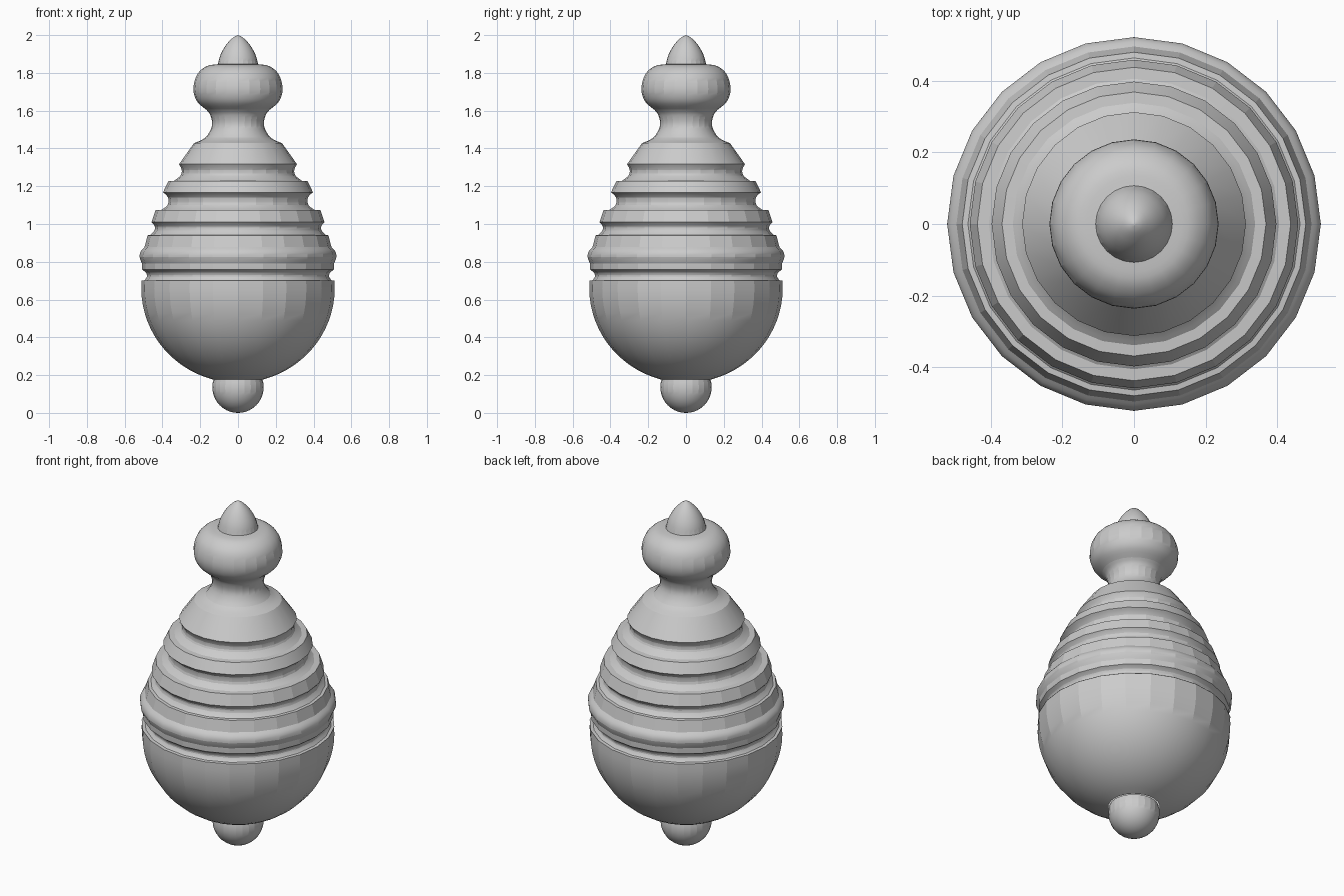
import bpy, bmesh, math

if "Cube" in bpy.data.objects:
    bpy.data.objects.remove(bpy.data.objects["Cube"])

SIDES = 24
grey = bpy.data.materials.new("plain grey")
grey.diffuse_color = (0.6, 0.6, 0.6, 1)
grey.use_nodes = True
grey.node_tree.nodes["Principled BSDF"].inputs["Base Color"].default_value = grey.diffuse_color


def lathe(name, profile):
    """Turn an (r, z) profile, listed bottom to top, about the z axis."""
    bm = bmesh.new()
    rings = []
    for r, z in profile:
        if r < 1e-5:
            rings.append([bm.verts.new((0, 0, z))])
        else:
            rings.append([bm.verts.new((r * math.cos(2 * math.pi * i / SIDES),
                                        r * math.sin(2 * math.pi * i / SIDES), z))
                          for i in range(SIDES)])
    for a, b in zip(rings, rings[1:]):
        for i in range(SIDES):
            j = (i + 1) % SIDES
            if len(a) == 1:
                bm.faces.new((a[0], b[j], b[i]))
            elif len(b) == 1:
                bm.faces.new((a[i], a[j], b[0]))
            else:
                bm.faces.new((a[i], a[j], b[j], b[i]))
    me = bpy.data.meshes.new(name)
    bm.to_mesh(me)
    bm.free()
    me.materials.append(grey)
    ob = bpy.data.objects.new(name, me)
    bpy.context.collection.objects.link(ob)
    bpy.ops.object.select_all(action='DESELECT')
    ob.select_set(True)
    bpy.context.view_layer.objects.active = ob
    bpy.ops.object.shade_smooth_by_angle(angle=math.radians(14.2))
    return ob


def curve(points, steps=4):
    """Smooth curve through a few points."""
    p = [points[0]] + points + [points[-1]]
    out = []
    for k in range(1, len(p) - 2):
        for s in range(steps):
            t = s / steps
            out.append(tuple(0.5 * (2 * b + (c - a) * t + (2 * a - 5 * b + 4 * c - d) * t * t
                                    + (3 * b - a - 3 * c + d) * t ** 3)
                             for a, b, c, d in zip(p[k - 1], p[k], p[k + 1], p[k + 2])))
    return out + [points[-1]]


def arc(rx, rz, zc, a0, a1, n):
    """Elliptic arc centred on the axis, angles in degrees from horizontal."""
    angs = [math.radians(a0 + (a1 - a0) * i / n) for i in range(n + 1)]
    return [(rx * math.cos(a), zc + rz * math.sin(a)) for a in angs]


# ball foot
lathe("bottom_knob", [(0, 0)] + arc(0.136, 0.136, 0.136, -90, 18, 12)[1:])

# round lower bowl
lathe("bowl", arc(0.512, 0.5, 0.66, -74.6, 4.6, 16))

# grooves and bands of the tapering body
body = [(0.512, 0.70)]
body += curve([(0.495, 0.702), (0.482, 0.722), (0.487, 0.742), (0.507, 0.758)], 3)
body += [(0.508, 0.785)]
body += curve([(0.508, 0.79), (0.521, 0.825), (0.515, 0.855), (0.495, 0.877)], 3)
body += [(0.479, 0.94)]
body += curve([(0.463, 0.942), (0.443, 0.965), (0.441, 0.988), (0.458, 1.01)], 3)
body += [(0.437, 1.073)]
body += curve([(0.405, 1.075), (0.373, 1.10), (0.370, 1.14), (0.397, 1.168)], 3)
body += [(0.368, 1.227)]
body += curve([(0.338, 1.229), (0.304, 1.257), (0.298, 1.287), (0.312, 1.317)], 3)
body += [(0.233, 1.428)]
lathe("banded_body", body)

# concave neck
lathe("neck", curve([(0.233, 1.428), (0.172, 1.458), (0.138, 1.52), (0.147, 1.577), (0.168, 1.605)]))

# bulb above the neck
lathe("top_bulb", curve([(0.168, 1.605), (0.218, 1.65), (0.236, 1.715), (0.217, 1.79),
                         (0.168, 1.835), (0.107, 1.846)]))

# pointed tip
lathe("pointed_tip", curve([(0.107, 1.846), (0.092, 1.898), (0.062, 1.95), (0.025, 1.988), (0, 2.0)], 3))
